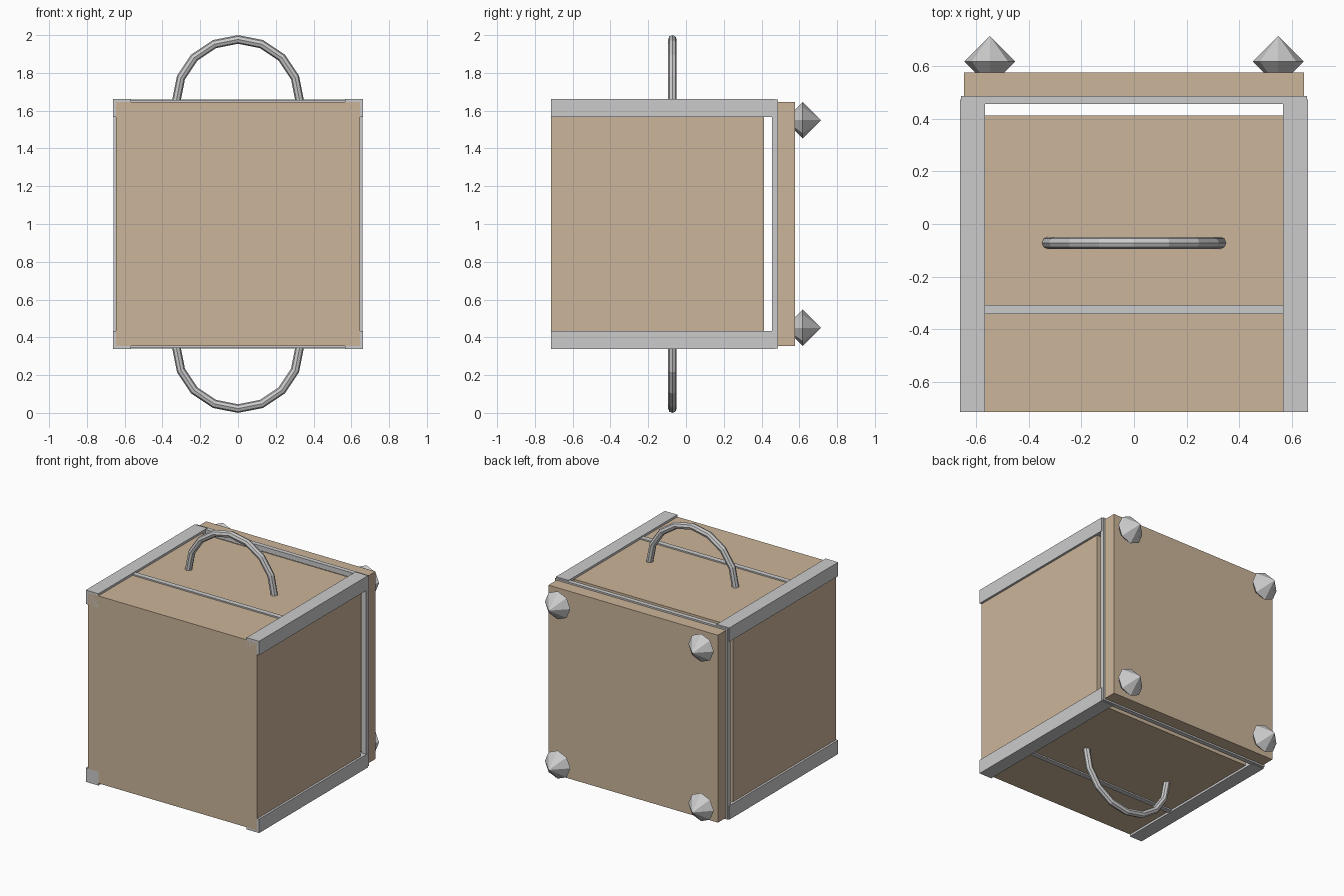
import bpy, bmesh
from math import sin, cos, pi
from mathutils import Matrix

if "Cube" in bpy.data.objects:
    bpy.data.objects.remove(bpy.data.objects["Cube"])

wood = bpy.data.materials.new("wood")
wood.diffuse_color = (0.6, 0.46, 0.32, 1)
wood.use_nodes = True
wood.node_tree.nodes["Principled BSDF"].inputs["Base Color"].default_value = wood.diffuse_color


def finish(name, bm, mat=None):
    bmesh.ops.recalc_face_normals(bm, faces=bm.faces)
    me = bpy.data.meshes.new(name)
    bm.to_mesh(me)
    bm.free()
    if mat:
        me.materials.append(mat)
    ob = bpy.data.objects.new(name, me)
    bpy.context.collection.objects.link(ob)
    return ob


def box(name, x, y, z, mat=None):
    """Box from (min, max) ranges."""
    bm = bmesh.new()
    size = [r[1] - r[0] for r in (x, y, z)]
    mid = [(r[1] + r[0]) / 2 for r in (x, y, z)]
    bmesh.ops.create_cube(bm, size=1, matrix=Matrix.Translation(mid) @ Matrix.Diagonal((*size, 1)))
    return finish(name, bm, mat)


def span(side, a, b, mid=0.0):
    """Range between offsets a and b on one side of mid."""
    return sorted((mid + side * a, mid + side * b))


P = 0.647          # panel half size
R, RI = 0.662, 0.566   # rail outer and inner half size

# wooden body and back lid
box("body", (-P, P), (-0.715, 0.412), (1 - P, 1 + P), wood)
box("back_lid", (-P, P), (0.485, 0.576), (1 - P, 1 + P), wood)

# corner rails
for sx in (-1, 1):
    for sz in (-1, 1):
        box("corner_rail", span(sx, RI, R), (-0.715, 0.473), span(sz, RI, R, 1))

# rectangular frame between body and lid, and straps across top and bottom
F, FI = 0.658, 0.624
for s in (-1, 1):
    box("frame_upright", span(s, FI, F), (0.456, 0.487), (1 - F, 1 + F))
    box("frame_crossbar", (-FI, FI), (0.456, 0.487), span(s, FI, F, 1))
    box("strap", (-RI, RI), (-0.343, -0.308), span(s, 0.622, 0.656, 1))


# arched handles
def handle(s):
    bm = bmesh.new()
    major, minor, sides, steps = 0.327, 0.023, 8, 8
    rings = []
    for i in range(steps + 1):
        a = pi * i / steps
        ring = []
        for j in range(sides):
            b = 2 * pi * j / sides
            r = major + minor * cos(b)
            ring.append(bm.verts.new((r * cos(a), -0.072 + minor * sin(b), 1 + s * (0.65 + r * sin(a)))))
        rings.append(ring)
    for r0, r1 in zip(rings, rings[1:]):
        for j in range(sides):
            k = (j + 1) % sides
            bm.faces.new((r0[j], r0[k], r1[k], r1[j]))
    bm.faces.new(rings[0])
    bm.faces.new(rings[-1])
    finish("handle", bm)


for s in (-1, 1):
    handle(s)

# pointed studs on the lid corners
for sx in (-1, 1):
    for sz in (-1, 1):
        bm = bmesh.new()
        bmesh.ops.create_uvsphere(
            bm, u_segments=8, v_segments=2, radius=0.097,
            matrix=Matrix.Translation((sx * 0.548, 0.618, 1 + sz * 0.55)) @ Matrix.Rotation(pi / 2, 4, 'X'))
        finish("stud", bm)
